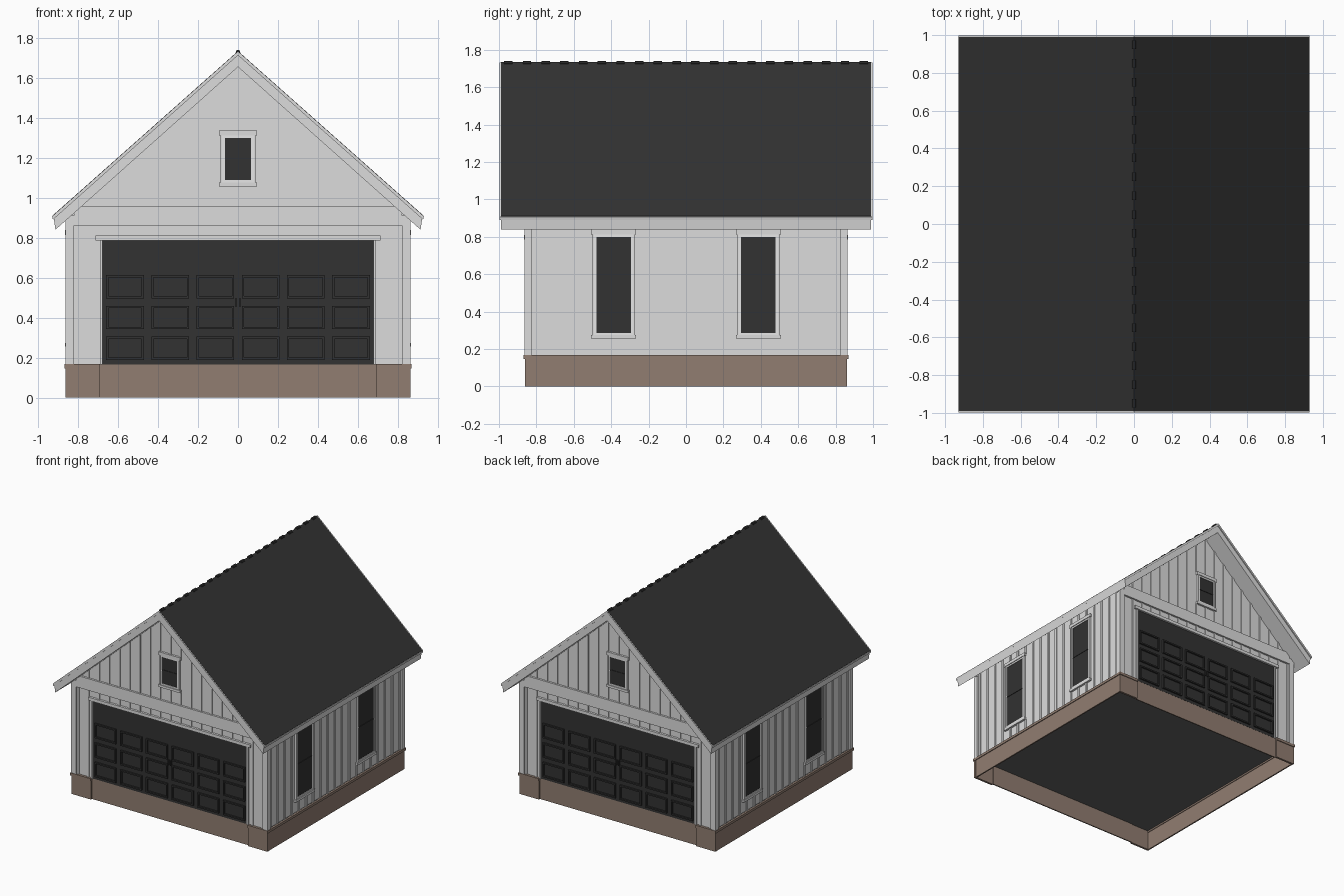
import bpy, bmesh, math
from mathutils import Matrix, Vector

cube = bpy.data.objects.get("Cube")
if cube:
    bpy.data.objects.remove(cube, do_unlink=True)


def material(name, rgb):
    m = bpy.data.materials.new(name)
    m.use_nodes = True
    m.diffuse_color = (*rgb, 1)
    bsdf = next(n for n in m.node_tree.nodes if n.type == 'BSDF_PRINCIPLED')
    bsdf.inputs["Base Color"].default_value = (*rgb, 1)
    bsdf.inputs["Roughness"].default_value = 0.8
    return m


SIDING = material("light grey siding", (0.72, 0.72, 0.72))
WHITE = material("white frame", (1.0, 1.0, 1.0))
DARK = material("charcoal", (0.032, 0.032, 0.032))
CONCRETE = material("grey floor", (0.126, 0.126, 0.126))
BROWN = material("brown masonry", (0.285, 0.207, 0.165))


def finish(name, bm, mat):
    mesh = bpy.data.meshes.new(name)
    bm.to_mesh(mesh)
    bm.free()
    mesh.materials.append(mat)
    obj = bpy.data.objects.new(name, mesh)
    bpy.context.collection.objects.link(obj)
    return obj


def boxes(name, items, mat, turn=0):
    """Boxes given as (u0, u1, z0, z1, d0, d1); d is the distance out from the centre."""
    bm = bmesh.new()
    rot = Matrix.Rotation(turn, 4, 'Z')
    for u0, u1, z0, z1, d0, d1 in items:
        centre = Vector(((u0 + u1) / 2, -(d0 + d1) / 2, (z0 + z1) / 2))
        size = Matrix.Diagonal((u1 - u0, d1 - d0, z1 - z0, 1))
        bmesh.ops.create_cube(bm, size=1, matrix=rot @ Matrix.Translation(centre) @ size)
    return finish(name, bm, mat)


def prism(name, right_half, depth, mat):
    """Mirror a half profile (top centre to bottom centre) and extrude along y."""
    pts = right_half + [(-x, z) for x, z in reversed(right_half) if x > 0]
    bm = bmesh.new()
    face = bm.faces.new([bm.verts.new((x, -depth, z)) for x, z in pts])
    out = bmesh.ops.extrude_face_region(bm, geom=[face])
    verts = [g for g in out["geom"] if isinstance(g, bmesh.types.BMVert)]
    bmesh.ops.translate(bm, verts=verts, vec=(0, 2 * depth, 0))
    bmesh.ops.recalc_face_normals(bm, faces=bm.faces)
    return finish(name, bm, mat)


WALL, BATTEN, TRIM = 0.848, 0.8545, 0.864
BASE_TOP = 0.165
SLOPE = 0.887

# Main body and floor slab
prism("wall_body", [(0, 1.68), (WALL, 0.93), (WALL, BASE_TOP)], WALL, SIDING)
boxes("floor", [(-0.852, 0.852, 0.16, 0.168, -0.847, 0.847)], CONCRETE)

# Roof: sloped deck, drip edge, thin dark covering and ridge caps
prism("roof_deck", [(0, 1.72), (0.922, 0.9), (0.913, 0.84), (0, 1.654)], 0.99, SIDING)
prism("roof_drip_edge", [(0, 1.7325), (0.93, 0.907), (0.926, 0.89), (0, 1.712)], 0.998, SIDING)
prism("roof_covering", [(0, 1.7337), (0.928, 0.9103), (0.928, 0.908), (0, 1.731)], 0.99, DARK)
bm = bmesh.new()
for i in range(20):
    y = -0.95 + i * 0.1
    m = Matrix.Translation((0, y, 1.728)) @ Matrix.Rotation(math.pi / 2, 4, 'X')
    bmesh.ops.create_cone(bm, cap_ends=True, segments=8, radius1=0.012,
                          radius2=0.012, depth=0.045, matrix=m)
finish("ridge_caps", bm, DARK)


def window(name, u, z0, z1, half, turn):
    """Glazing with a thin white frame and an outer casing with cap and sill."""
    f, c = 0.013, 0.016
    a, b = u - half, u + half
    boxes(name + "_glass", [(a, b, z0, z1, WALL, 0.855)], DARK, turn)
    mid = (z0 + z1) / 2
    boxes(name + "_glazing_bar", [(a, b, mid - 0.004, mid + 0.004, 0.85, 0.859)], DARK, turn)
    boxes(name + "_frame", [(a - f, a, z0 - f, z1 + f, WALL, 0.859),
                            (b, b + f, z0 - f, z1 + f, WALL, 0.859),
                            (a, b, z0 - f, z0, WALL, 0.859),
                            (a, b, z1, z1 + f, WALL, 0.859)], WHITE, turn)
    a, b = a - f, b + f
    boxes(name + "_casing", [(a - c / 2, a, z0 - f, z1 + f, WALL, TRIM),
                             (b, b + c / 2, z0 - f, z1 + f, WALL, TRIM),
                             (a - c, b + c, z0 - 0.032, z0 - f, WALL, 0.865),
                             (a - c, b + c, z1 + f, z1 + 0.038, WALL, 0.865)], SIDING, turn)


def battens(name, height, gaps, turn):
    """Vertical strips, interrupted by gaps given as (u0, u1, z0, z1)."""
    items = []
    for i in range(-9, 10):
        u, z, top = i * 0.09, BASE_TOP, height(i * 0.09)
        for u0, u1, z0, z1 in gaps:
            if u0 < u < u1:
                if z0 > z:
                    items.append((u - 0.009, u + 0.009, z, z0, WALL, BATTEN))
                z = z1
        if top > z:
            items.append((u - 0.009, u + 0.009, z, top, WALL, BATTEN))
    boxes(name, items, SIDING, turn)


def gable_end(name, turn):
    # Board-and-batten siding and flat trim
    battens(name + "_battens", lambda u: 1.67 - SLOPE * abs(u),
            [(-0.7, 0.7, 0.16, 0.81), (-1, 1, 0.865, 0.95), (-0.1, 0.1, 1.06, 1.335)], turn)
    trim = [(-TRIM, TRIM, 0.862, 0.91, WALL, TRIM), (-0.82, 0.82, 0.9, 0.955, WALL, TRIM),
            (-0.712, 0.712, 0.785, 0.81, WALL, 0.866)]
    for s in (-1, 1):
        for a, b, top, d in ((0.82, TRIM, 0.88, TRIM), (0.677, 0.69, 0.785, 0.858)):
            trim.append((min(s * a, s * b), max(s * a, s * b), BASE_TOP, top, WALL, d))
    boxes(name + "_trim", trim, SIDING, turn)
    window(name + "_window", 0, 1.088, 1.298, 0.066, turn)

    # Sectional door with raised panel mouldings and a pair of handles
    boxes(name + "_door", [(-0.677, 0.677, BASE_TOP, 0.785, WALL, 0.85)], DARK, turn)
    moulding, w, h, t = [], 0.094, 0.058, 0.011
    for col in range(6):
        for row in range(3):
            u, z = (col - 2.5) * 0.226, 0.247 + row * 0.154
            for s in (-1, 1):
                e, k = u + s * (w - t / 2), z + s * (h - t / 2)
                moulding.append((e - t / 2, e + t / 2, z - h, z + h, 0.849, 0.863))
                moulding.append((u - w, u + w, k - t / 2, k + t / 2, 0.849, 0.863))
    boxes(name + "_door_panel_mouldings", moulding, DARK, turn)
    boxes(name + "_door_handles", [(s * 0.01 - 0.004, s * 0.01 + 0.004, 0.455, 0.495, 0.849, 0.864)
                                   for s in (-1, 1)], DARK, turn)

    # Base: set-back threshold between two corner blocks
    boxes(name + "_base", [(-0.69, 0.69, 0, BASE_TOP, 0.84, 0.849),
                           (-0.862, -0.69, 0, BASE_TOP, 0.845, 0.862),
                           (0.69, 0.862, 0, BASE_TOP, 0.845, 0.862),
                           (-0.868, -0.69, 0.147, 0.168, 0.845, 0.868),
                           (0.69, 0.868, 0.147, 0.168, 0.845, 0.868)], BROWN, turn)


def long_side(name, turn):
    gaps = [(s * 0.387 - 0.12, s * 0.387 + 0.12, 0.255, 0.83) for s in (-1, 1)]
    battens(name + "_battens", lambda u: 0.92, gaps, turn)
    boxes(name + "_trim", [(-TRIM, -0.825, BASE_TOP, 0.88, WALL, TRIM),
                           (0.825, TRIM, BASE_TOP, 0.88, WALL, TRIM)], SIDING, turn)
    for s, label in ((-1, "_window_a"), (1, "_window_b")):
        window(name + label, s * 0.387, 0.287, 0.8, 0.092, turn)
    boxes(name + "_base", [(-0.861, 0.861, 0, BASE_TOP, 0.85, 0.861),
                           (-0.867, 0.867, 0.147, 0.167, 0.845, 0.867)], BROWN, turn)


gable_end("front", 0)
gable_end("back", math.pi)
long_side("left", math.pi / 2)
long_side("right", -math.pi / 2)
